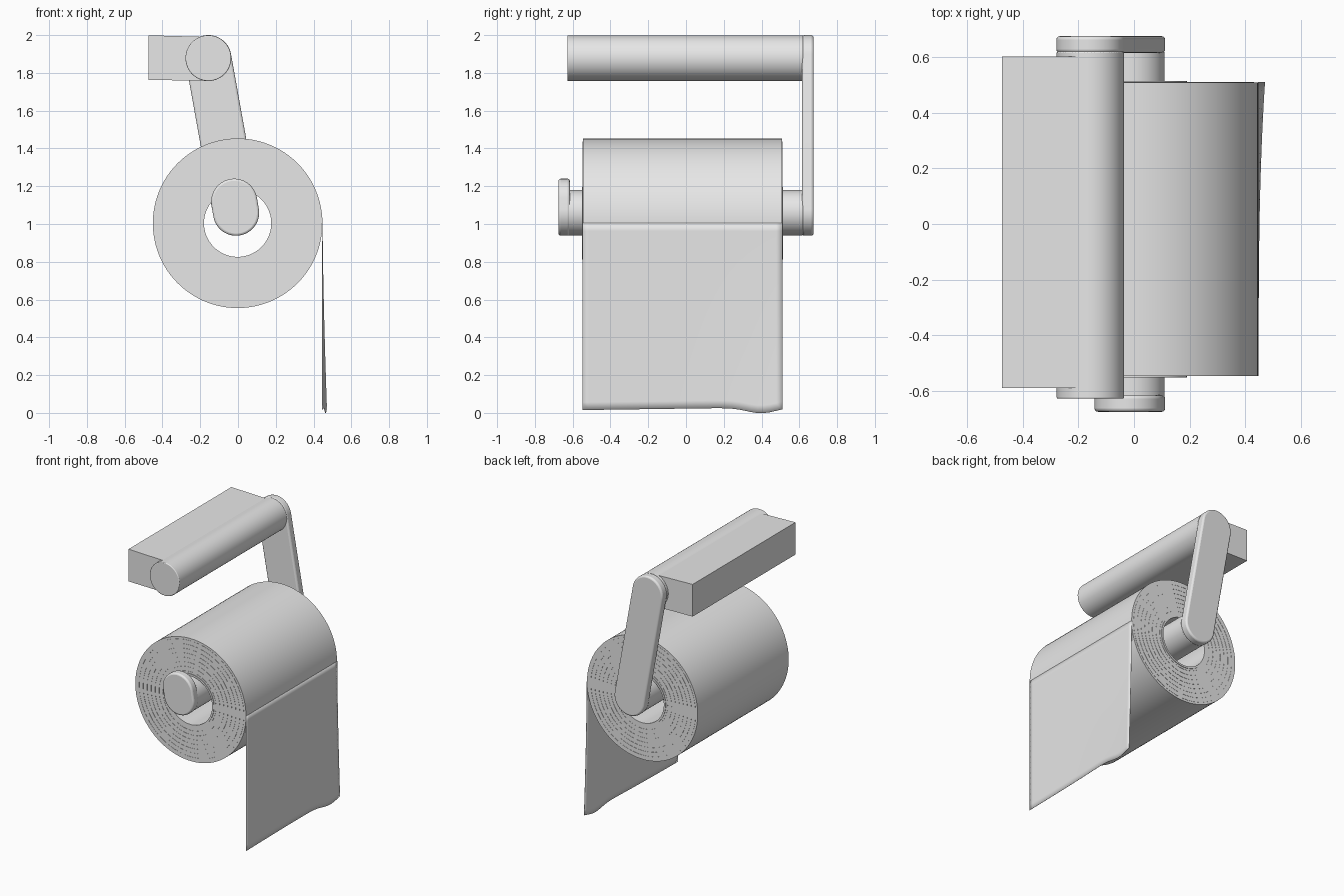
import bpy
import bmesh
from math import sin, cos, pi, atan2, radians, exp

cube = bpy.data.objects.get("Cube")
if cube:
    bpy.data.objects.remove(cube)

grey = bpy.data.materials.new("plain_grey")
grey.use_nodes = True
COLOUR = (0.8, 0.8, 0.8, 1)
grey.diffuse_color = COLOUR
grey.node_tree.nodes["Principled BSDF"].inputs["Base Color"].default_value = COLOUR


def finish(name, bm, bevel=0, smooth=True):
    bmesh.ops.recalc_face_normals(bm, faces=bm.faces)
    mesh = bpy.data.meshes.new(name)
    bm.to_mesh(mesh)
    bm.free()
    mesh.materials.append(grey)
    ob = bpy.data.objects.new(name, mesh)
    bpy.context.collection.objects.link(ob)
    if bevel:
        mod = ob.modifiers.new("rounded_rim", "BEVEL")
        mod.width = bevel
        mod.segments = 3
        mod.limit_method = "ANGLE"
        mod.angle_limit = radians(60)
    if smooth:
        bpy.ops.object.select_all(action="DESELECT")
        ob.select_set(True)
        bpy.context.view_layer.objects.active = ob
        bpy.ops.object.shade_smooth_by_angle(angle=radians(35))
    return ob


def prism(name, outline, y0, y1, bevel=0, smooth=True):
    """Extrude an (x, z) outline along y."""
    bm = bmesh.new()
    face = bm.faces.new([bm.verts.new((x, y0, z)) for x, z in outline])
    ext = bmesh.ops.extrude_face_region(bm, geom=[face])
    verts = [v for v in ext["geom"] if isinstance(v, bmesh.types.BMVert)]
    bmesh.ops.translate(bm, verts=verts, vec=(0, y1 - y0, 0))
    return finish(name, bm, bevel, smooth)


def circle(c, r, n=64):
    return [(c[0] + r * cos(2 * pi * i / n), c[1] + r * sin(2 * pi * i / n)) for i in range(n)]


def capsule(a, b, r, n=32):
    """Outline of a bar with round ends centred on a and b."""
    ang = atan2(b[1] - a[1], b[0] - a[0])
    pts = []
    for c, start in ((b, ang - pi / 2), (a, ang + pi / 2)):
        pts += [(c[0] + r * cos(start + pi * i / n), c[1] + r * sin(start + pi * i / n))
                for i in range(n + 1)]
    return pts


def lathe(name, profile, centre, n=96):
    """Spin a closed (radius, y) profile about a y-parallel axis."""
    bm = bmesh.new()
    rings = [[bm.verts.new((centre[0] + r * cos(2 * pi * i / n), y,
                            centre[1] + r * sin(2 * pi * i / n)))
              for r, y in profile] for i in range(n)]
    m = len(profile)
    for i in range(n):
        p, q = rings[i], rings[(i + 1) % n]
        for j in range(m):
            k = (j + 1) % m
            bm.faces.new((p[j], p[k], q[k], q[j]))
    return finish(name, bm)


TOP = (-0.157, 1.878)
LOW = (-0.01, 1.06)
ROLL = (-0.002, 1.004)
FRONT, BACK = -0.547, 0.51

# Wall block and the two round bars
prism("wall_block", [(-0.475, 1.763), (-0.157, 1.758), (-0.157, 1.99), (-0.475, 1.999)],
      -0.59, 0.602, smooth=False)
prism("top_bar", circle(TOP, 0.121), -0.628, 0.62, 0.005)
prism("roll_bar", circle(LOW, 0.12), -0.625, 0.62, 0.005)

# Back arm and front stopper
prism("back_arm", capsule(TOP, LOW, 0.122), 0.615, 0.675, 0.012)
prism("front_stopper", capsule((-0.02, 1.118), LOW, 0.122), -0.675, -0.615, 0.012)

# Cardboard tube and wound paper with faintly stepped layers
lathe("inner_tube", [(0.178, FRONT - 0.004), (0.192, FRONT - 0.004),
                     (0.192, BACK + 0.004), (0.178, BACK + 0.004)], ROLL)
layers = 16
inner, outer = 0.19, 0.449
step = (outer - inner) / layers
end = []
for i in range(layers):
    inset = 0.0015 * (i % 2)
    end += [(inner + step * i, inset), (inner + step * (i + 1), inset)]
lathe("paper_roll", [(r, FRONT + d) for r, d in end]
      + [(r, BACK - d) for r, d in reversed(end)], ROLL)

# Hanging sheet, curling outward at the lower back corner with a wavy hem
bm = bmesh.new()
cols, rows = 32, 24
grid = []
for i in range(cols + 1):
    s = i / cols
    y = FRONT + (BACK - FRONT) * s
    hem = 0.015 + 0.015 * s - 0.03 * exp(-((y - 0.4) / 0.11) ** 2)
    line = []
    for j in range(rows + 1):
        t = j / rows
        line.append(bm.verts.new((0.447 + 0.023 * s ** 3 * t ** 1.5, y,
                                  ROLL[1] + (hem - ROLL[1]) * t)))
    grid.append(line)
for i in range(cols):
    for j in range(rows):
        bm.faces.new((grid[i][j], grid[i + 1][j], grid[i + 1][j + 1], grid[i][j + 1]))
sheet = finish("hanging_sheet", bm)
solid = sheet.modifiers.new("paper_thickness", "SOLIDIFY")
solid.thickness = 0.002
solid.offset = 0
